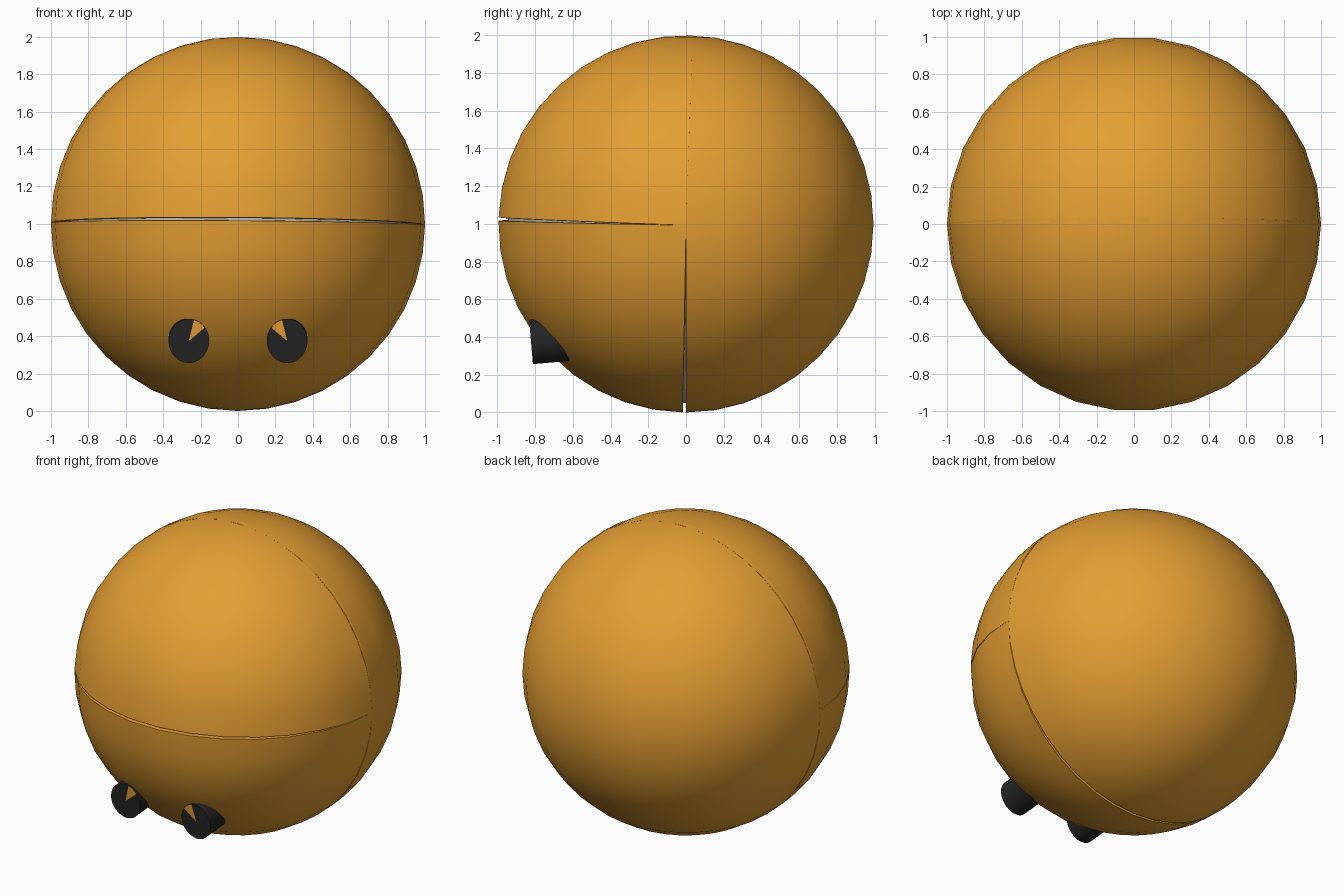
import bpy, bmesh
from math import sin, cos, radians
from mathutils import Vector, Matrix

if "Cube" in bpy.data.objects:
    bpy.data.objects.remove(bpy.data.objects["Cube"])


def make_material(name, rgb):
    m = bpy.data.materials.new(name)
    m.use_nodes = True
    m.diffuse_color = (*rgb, 1)
    m.node_tree.nodes["Principled BSDF"].inputs["Base Color"].default_value = (*rgb, 1)
    return m


orange = make_material("orange", (0.78, 0.345, 0.033))
grey = make_material("grey", (0.5, 0.5, 0.5))
black = make_material("black", (0.018, 0.018, 0.018))
CENTRE = Vector((0, 0, 1))


def finish(name, bm, materials):
    bmesh.ops.remove_doubles(bm, verts=bm.verts, dist=1e-5)
    mesh = bpy.data.meshes.new(name)
    bm.to_mesh(mesh)
    bm.free()
    for m in materials:
        mesh.materials.append(m)
    ob = bpy.data.objects.new(name, mesh)
    bpy.context.collection.objects.link(ob)
    bpy.ops.object.select_all(action="DESELECT")
    ob.select_set(True)
    bpy.context.view_layer.objects.active = ob
    return ob


def smooth(ob):
    bpy.ops.object.shade_smooth_by_angle(angle=radians(40))


def sphere_part(name, radius, polar, around, material, thickness=0, tilt=(0, 0)):
    """Patch of a sphere with 9 degree rings and 12 degree segments."""
    bm = bmesh.new()
    rows = [[bm.verts.new((radius * sin(radians(t)) * cos(radians(p)),
                           radius * sin(radians(t)) * sin(radians(p)),
                           radius * cos(radians(t))))
             for p in range(around[0], around[1] + 1, 12)]
            for t in range(polar[0], polar[1] + 1, 9)]
    for upper, lower in zip(rows, rows[1:]):
        for i in range(len(upper) - 1):
            bm.faces.new((upper[i], lower[i], lower[i + 1], upper[i + 1]))
    ob = finish(name, bm, [material])
    if thickness:
        mod = ob.modifiers.new("shell", "SOLIDIFY")
        mod.thickness = thickness
        mod.offset = -1
        bpy.ops.object.modifier_apply(modifier=mod.name)
    turn = Matrix.Rotation(radians(tilt[1]), 4, "Y") @ Matrix.Rotation(radians(tilt[0]), 4, "X")
    ob.data.transform(Matrix.Translation(CENTRE) @ turn)
    smooth(ob)


# Ball: fixed back half and two slightly opened front quarters over a core
sphere_part("back_shell", 1, (0, 180), (0, 180), orange, 0.03)
sphere_part("upper_front_shell", 1, (0, 90), (180, 360), orange, 0.03, (-2, 0.4))
sphere_part("lower_front_shell", 1, (90, 180), (180, 360), orange, 0.03, (-1, 0.4))
sphere_part("inner_core", 0.95, (0, 180), (0, 360), grey)


# Eyes: oval cylinders with an orange wedge on the front cap
def eye(name, side):
    bm = bmesh.new()
    count, step = 48, 7.5
    rim = [(0.108 * sin(radians(i * step)), 0.118 * cos(radians(i * step))) for i in range(count)]
    front = [bm.verts.new((-side * x, 0, z)) for x, z in rim]
    back = [bm.verts.new((-side * x, 0.3, z)) for x, z in rim]
    hub = bm.verts.new((0, 0, 0))
    for i in range(count):
        j = (i + 1) % count
        cap = bm.faces.new((hub, front[i], front[j]))
        cap.material_index = int(15 <= i * step < 52)
        bm.faces.new((front[i], back[i], back[j], front[j]))
    bm.faces.new(back)
    bmesh.ops.recalc_face_normals(bm, faces=bm.faces)
    ob = finish(name, bm, [black, orange])
    ob.data.transform(Matrix.Translation((side * 0.263, -0.822, 0.374))
                      @ Matrix.Rotation(radians(5), 4, "X"))
    smooth(ob)


eye("left_eye", 1)
eye("right_eye", -1)
